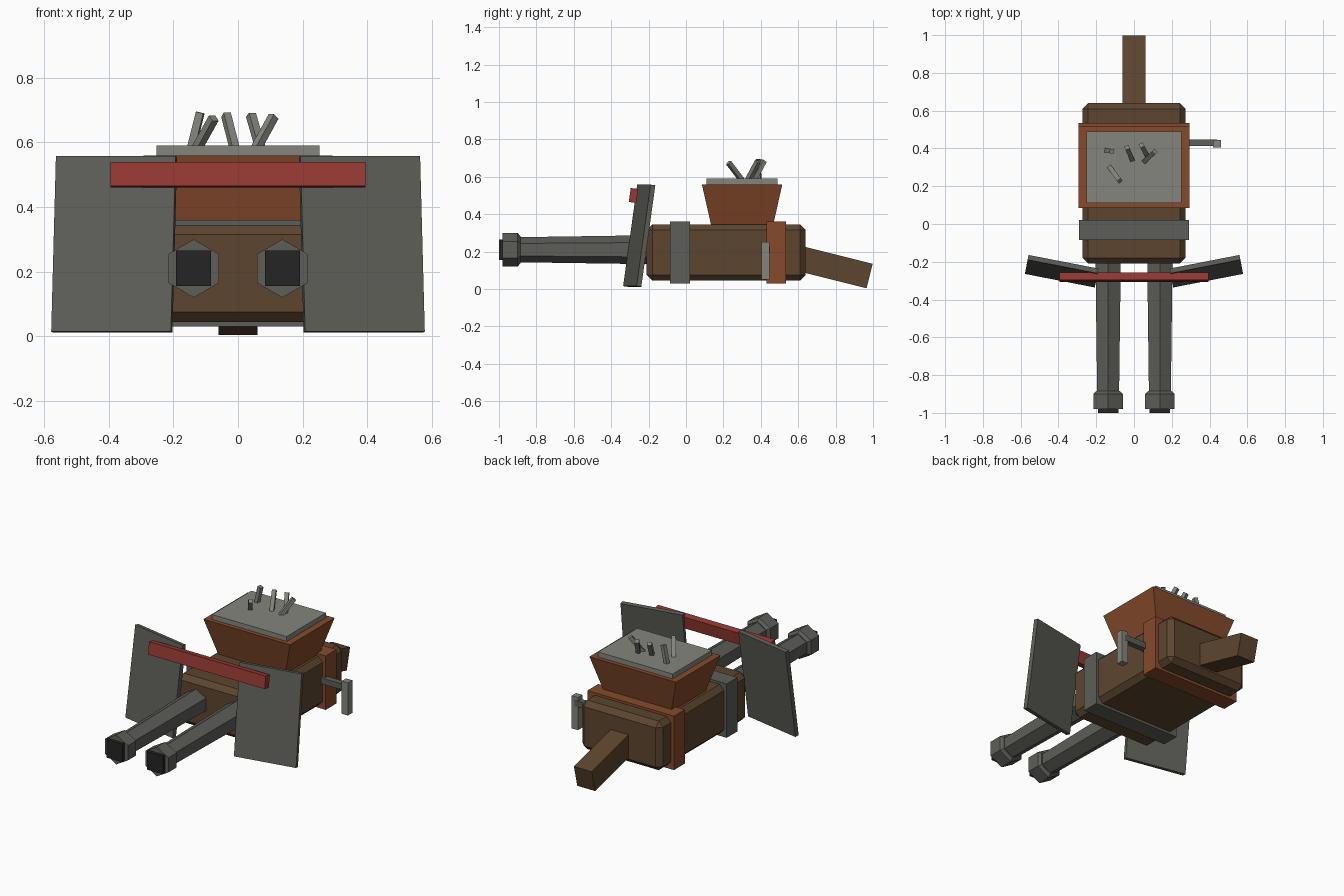
import bpy, bmesh
from math import radians, sin, cos, pi
from mathutils import Matrix, Vector

cube = bpy.data.objects.get("Cube")
if cube:
    bpy.data.objects.remove(cube)


def material(name, rgb):
    m = bpy.data.materials.new(name)
    m.use_nodes = True
    m.diffuse_color = (*rgb, 1)
    m.node_tree.nodes["Principled BSDF"].inputs["Base Color"].default_value = (*rgb, 1)
    return m


WOOD = material("dark_wood", (0.108, 0.060, 0.028))
RUST = material("rusty_copper", (0.235, 0.068, 0.025))
IRON = material("dark_iron", (0.110, 0.112, 0.098))
STEEL = material("light_steel", (0.235, 0.235, 0.210))
RED = material("red_paint", (0.300, 0.040, 0.032))
BLACK = material("bore_black", (0.018, 0.018, 0.018))


def finish(name, bm, mat):
    bmesh.ops.recalc_face_normals(bm, faces=bm.faces[:])
    mesh = bpy.data.meshes.new(name)
    bm.to_mesh(mesh)
    bm.free()
    mesh.materials.append(mat)
    ob = bpy.data.objects.new(name, mesh)
    bpy.context.collection.objects.link(ob)
    return ob


def box(name, mat, centre, size, pitch=0, yaw=0, bevel=0, taper=1):
    """Box scaled, optionally narrowed at the bottom, chamfered and turned."""
    bm = bmesh.new()
    bmesh.ops.create_cube(bm, size=1)
    for v in bm.verts:
        k = taper if v.co.z < 0 else 1
        v.co = Vector((v.co.x * size[0] * k, v.co.y * size[1] * k, v.co.z * size[2]))
    if bevel:
        bmesh.ops.bevel(bm, geom=bm.edges[:], offset=bevel, segments=1, affect='EDGES')
    turn = Matrix.Rotation(radians(yaw), 4, 'Z') @ Matrix.Rotation(radians(pitch), 4, 'X')
    bm.transform(Matrix.Translation(centre) @ turn)
    return finish(name, bm, mat)


def hex_tube(name, mat, x, z, stations):
    """Six-sided solid along y through (y, radius) stations, one corner up."""
    bm = bmesh.new()
    rings = [[bm.verts.new((x + r * sin(i * pi / 3), y, z + r * cos(i * pi / 3)))
              for i in range(6)] for y, r in stations]
    for a, b in zip(rings, rings[1:]):
        for i in range(6):
            j = (i + 1) % 6
            bm.faces.new((a[i], a[j], b[j], b[i]))
    bm.faces.new(rings[0])
    bm.faces.new(rings[-1])
    return finish(name, bm, mat)


def rod(name, mat, start, end, width):
    """Square rod between two points."""
    a, b = Vector(start), Vector(end)
    d = b - a
    bm = bmesh.new()
    bmesh.ops.create_cube(bm, size=1)
    bm.transform(Matrix.Translation((a + b) / 2) @ d.to_track_quat('Z', 'Y').to_matrix().to_4x4()
                 @ Matrix.Diagonal((width, width, d.length, 1)))
    return finish(name, bm, mat)


# Body, bands and rear stock
box("body", WOOD, (0, 0.215, 0.195), (0.545, 0.85, 0.30), bevel=0.03)
box("front_band", IRON, (0, -0.032, 0.195), (0.58, 0.105, 0.33))
box("rear_band", RUST, (0, 0.482, 0.195), (0.586, 0.105, 0.33))
box("stock", WOOD, (0, 0.739, 0.13), (0.12, 0.5, 0.135), pitch=-14)

# Hopper with lid and scrap sticking out
box("hopper", RUST, (0, 0.3, 0.45), (0.586, 0.43, 0.22), taper=0.77)
box("hopper_lid", STEEL, (0, 0.3, 0.575), (0.505, 0.38, 0.03))
scrap = [((-0.145, 0.39), (-0.117, 0.385), 0.692),
         ((-0.128, 0.30), (-0.075, 0.228), 0.675),
         ((-0.010, 0.34), (-0.037, 0.405), 0.685),
         ((0.070, 0.36), (0.040, 0.417), 0.685),
         ((0.055, 0.33), (0.110, 0.383), 0.680)]
for n, (low, high, top) in enumerate(scrap, 1):
    rod(f"scrap_spike_{n}", STEEL, (*low, 0.58), (*high, top), 0.024)

# Twin barrels and shields
for side, s in (("left", 1), ("right", -1)):
    x = 0.137 * s
    hex_tube(f"{side}_barrel", IRON, x, 0.21, [(-0.15, 0.078), (-0.9, 0.067)])
    hex_tube(f"{side}_muzzle", IRON, x, 0.21, [(-0.885, 0.072), (-0.9, 0.09), (-0.98, 0.09)])
    box(f"{side}_bore", BLACK, (x, -0.98, 0.21), (0.108, 0.04, 0.11))
    box(f"{side}_shield", IRON, (0.383 * s, -0.25, 0.285), (0.377, 0.026, 0.548),
        pitch=-8, yaw=11 * s)
box("shield_crossbar", RED, (0, -0.281, 0.50), (0.79, 0.04, 0.075), pitch=-8)

# Side crank
box("crank_arm", IRON, (0.35, 0.43, 0.21), (0.18, 0.036, 0.036))
box("crank_handle", STEEL, (0.44, 0.425, 0.15), (0.042, 0.042, 0.20))
